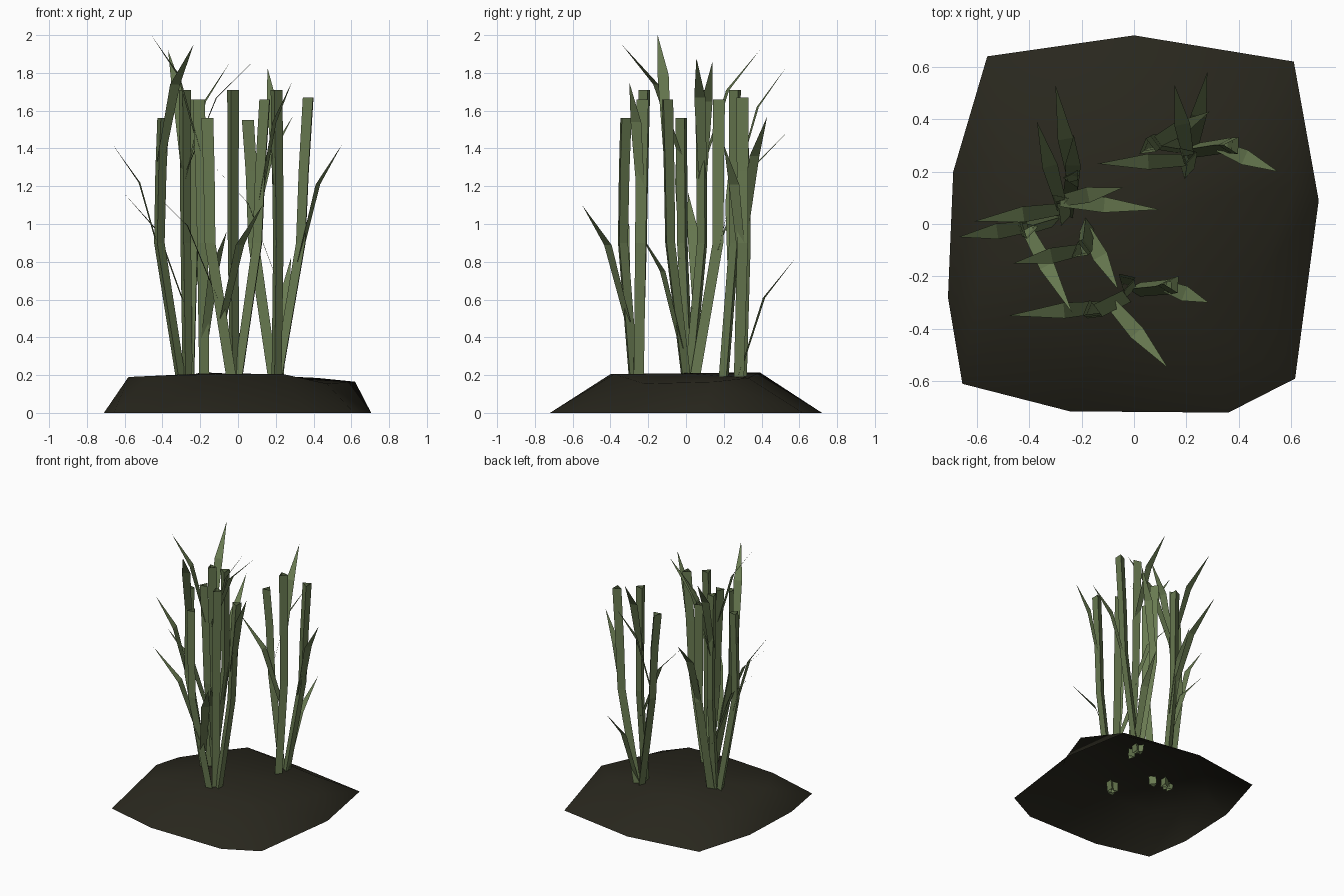
import bpy, bmesh, math
from mathutils import Vector

cube = bpy.data.objects.get("Cube")
if cube:
    bpy.data.objects.remove(cube, do_unlink=True)


def material(name, color):
    m = bpy.data.materials.new(name)
    m.use_nodes = True
    m.diffuse_color = (*color, 1)
    m.node_tree.nodes["Principled BSDF"].inputs["Base Color"].default_value = (*color, 1)
    return m


soil = material("dark soil", (0.0215, 0.02, 0.0125))
green = material("reed green", (0.14, 0.195, 0.082))


def finish(name, bm, mat, smooth=False):
    mesh = bpy.data.meshes.new(name)
    bm.to_mesh(mesh)
    bm.free()
    mesh.materials.append(mat)
    for p in mesh.polygons:
        p.use_smooth = smooth
    ob = bpy.data.objects.new(name, mesh)
    bpy.context.collection.objects.link(ob)
    return ob


# Soil mound: open underneath, outline, shoulder ring and crown
outline = [(-0.56, 0.64), (0, 0.72), (0.61, 0.62), (0.705, 0.09), (0.615, -0.59),
           (0.36, -0.72), (-0.245, -0.715), (-0.655, -0.61), (-0.71, -0.28), (-0.69, 0.2)]
shoulder = [(-0.46, 0.25, 0.15), (-0.19, 0.39, 0.215), (0.42, 0.33, 0.185),
            (0.62, 0.15, 0.165), (0.47, -0.22, 0.155), (0.24, -0.38, 0.205),
            (-0.1, -0.4, 0.205), (-0.47, -0.39, 0.195), (-0.58, -0.17, 0.19),
            (-0.59, 0.12, 0.135)]
bm = bmesh.new()
low = [bm.verts.new((x, y, 0)) for x, y in outline]
high = [bm.verts.new(p) for p in shoulder]
crown = bm.verts.new((-0.15, 0, 0.21))
n = len(outline)
for i in range(n):
    j = (i + 1) % n
    bm.faces.new((low[i], low[j], high[j], high[i]))
    bm.faces.new((high[i], high[j], crown))
bmesh.ops.reverse_faces(bm, faces=bm.faces)
finish("soil_mound", bm, soil, True)


def along(path, z):
    """Point on a stalk path at a given height."""
    for a, b in zip(path, path[1:]):
        if z <= b.z:
            return a.lerp(b, max(0, (z - a.z) / (b.z - a.z)))
    return path[-1].copy()


def stalk(bm, path, turn):
    """Open three-sided bent stem that widens a little upward."""
    rings = []
    for k, p in enumerate(path):
        r = 0.031 + 0.002 * k
        rings.append([bm.verts.new(p + Vector((r * math.cos(turn + math.tau * s / 3),
                                               r * math.sin(turn + math.tau * s / 3), 0)))
                      for s in range(3)])
    for a, b in zip(rings, rings[1:]):
        for s in range(3):
            t = (s + 1) % 3
            bm.faces.new((a[s], a[t], b[t], b[s]))


def blade(bm, path, tip):
    """Flat leaf that leaves the stem, bends outward and ends in a point."""
    tip = Vector(tip)
    start = along(path, tip.z - 0.62)
    d = tip - start
    mid = start + Vector((d.x * 0.44, d.y * 0.44, d.z * 0.66))
    side = Vector((-d.y, d.x, 0)).normalized()
    rows = [[bm.verts.new(p - side * w), bm.verts.new(p + side * w)]
            for p, w in ((start, 0.022), (mid, 0.03))]
    end = bm.verts.new(tip)
    bm.faces.new((rows[0][0], rows[0][1], rows[1][1], rows[1][0]))
    bm.faces.new((rows[1][0], rows[1][1], end))


# Each reed: foot (x, y), bulge (x, y), top (x, y, z), leaf tips
reeds = {
    "back_reed_tall": ((0.2, 0.2), (0.21, 0.26), (0.2, 0.265, 1.71),
                       [(0.155, 0.53, 1.83), (-0.14, 0.23, 1.32)]),
    "back_reed_left": ((0.21, 0.28), (0.34, 0.3), (0.38, 0.3, 1.67),
                       [(0.55, 0.2, 1.42), (0.28, 0.58, 0.82)]),
    "back_reed_right": ((0.19, 0.29), (0.08, 0.31), (0.05, 0.29, 1.55),
                        [(0.29, 0.43, 1.57)]),
    "front_reed_tall": ((-0.02, -0.25), (-0.03, -0.23), (-0.03, -0.215, 1.71), []),
    "front_reed_left": ((0, -0.25), (0.11, -0.24), (0.15, -0.23, 1.66),
                        [(0.285, -0.3, 1.75)]),
    "front_reed_right": ((-0.03, -0.28), (-0.15, -0.34), (-0.165, -0.325, 1.56),
                         [(-0.48, -0.35, 1.2), (0.13, -0.55, 1.1)]),
    "side_reed_tall": ((-0.27, 0.02), (-0.28, 0.09), (-0.285, 0.085, 1.71),
                       [(-0.37, 0.39, 1.92), (-0.04, 0.14, 1.86),
                        (0.1, 0.055, 1.88), (-0.61, 0.01, 1.17)]),
    "side_reed_back": ((-0.25, 0.04), (-0.23, 0.17), (-0.235, 0.175, 1.66),
                       [(-0.3, 0.53, 1.48), (-0.23, 0.34, 1.3)]),
    "side_reed_inner": ((-0.18, 0), (-0.19, -0.09), (-0.21, -0.105, 1.66),
                        [(-0.46, -0.15, 2.0), (-0.06, -0.25, 0.96)]),
    "side_reed_outer": ((-0.3, 0.02), (-0.42, -0.015), (-0.4, -0.02, 1.56),
                        [(-0.67, -0.05, 1.43), (-0.235, -0.34, 1.95)]),
}
for k, (name, (foot, bulge, top, tips)) in enumerate(reeds.items()):
    top = Vector(top)
    foot = Vector((*foot, 0.14))
    knee = Vector((*bulge, 0.9))
    upper = Vector((*bulge, 1.28)).lerp(Vector((top.x, top.y, 1.28)), 0.4)
    path = [foot, knee, upper, top]
    bm = bmesh.new()
    stalk(bm, path, 0.3 + 0.7 * (k % 3))
    finish(name + "_stalk", bm, green)
    if tips:
        bm = bmesh.new()
        for tip in tips:
            blade(bm, path, tip)
        finish(name + "_leaves", bm, green)
